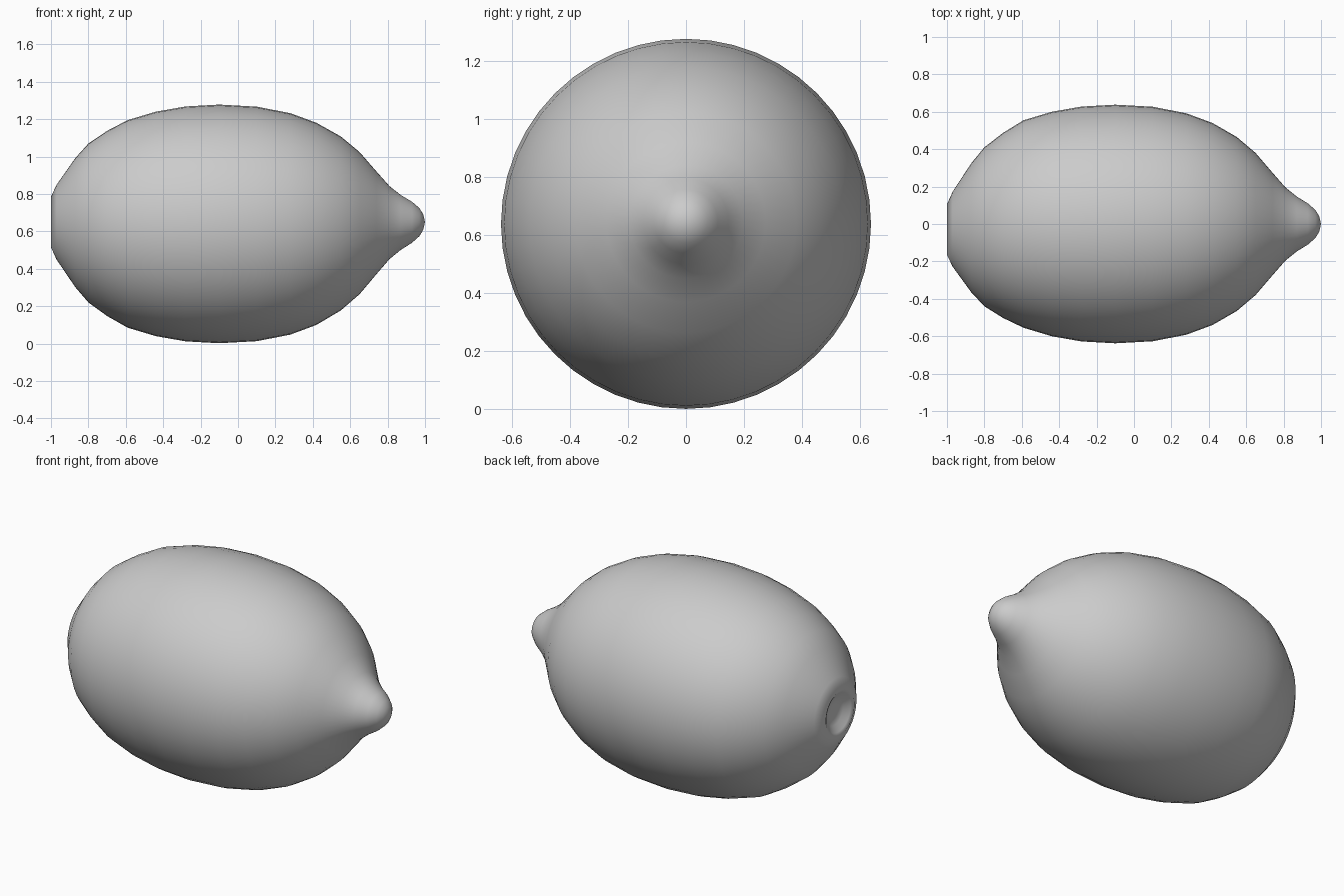
import bpy, bmesh, math
from mathutils import Vector

cube = bpy.data.objects.get("Cube")
if cube:
    bpy.data.objects.remove(cube, do_unlink=True)

SEGMENTS = 48
CENTRE_Z = 0.64

# Profile along the fruit: (x, radius), from dimple to nipple
PROFILE = [(-0.955, 0.04), (-0.965, 0.08), (-0.99, 0.115), (-1.0, 0.135),
           (-0.97, 0.20), (-0.87, 0.345), (-0.8, 0.425), (-0.7, 0.495),
           (-0.59, 0.555), (-0.44, 0.60), (-0.28, 0.628), (-0.1, 0.638),
           (0.1, 0.627), (0.28, 0.592), (0.42, 0.54), (0.55, 0.465),
           (0.65, 0.38), (0.74, 0.275), (0.81, 0.195), (0.87, 0.147),
           (0.93, 0.11), (0.97, 0.075), (0.99, 0.042)]


def centre(x):
    """Slightly wandering axis: the ends sit a little off the middle."""
    stem = max(0, -x - 0.6) / 0.4
    tip = max(0, x - 0.4) / 0.6
    return Vector((x, -0.03 * stem, CENTRE_Z + 0.01 * stem + 0.01 * tip))


def make_material(name, colour):
    mat = bpy.data.materials.new(name)
    mat.use_nodes = True
    mat.diffuse_color = colour
    mat.node_tree.nodes["Principled BSDF"].inputs["Base Color"].default_value = colour
    return mat


# Fruit body, lofted ring by ring
bm = bmesh.new()
rings = []
for x, radius in PROFILE:
    ring = []
    for i in range(SEGMENTS):
        a = math.tau * i / SEGMENTS
        offset = Vector((0, math.cos(a), math.sin(a))) * radius
        ring.append(bm.verts.new(centre(x) + offset))
    rings.append(ring)

for low, high in zip(rings, rings[1:]):
    for i in range(SEGMENTS):
        j = (i + 1) % SEGMENTS
        bm.faces.new((low[i], low[j], high[j], high[i]))

# Close the dimple and the tip with fans
for ring, x in ((rings[0], -0.96), (rings[-1], 1.0)):
    pole = bm.verts.new(centre(x))
    for i in range(SEGMENTS):
        bm.faces.new((ring[i], ring[(i + 1) % SEGMENTS], pole))

bmesh.ops.recalc_face_normals(bm, faces=bm.faces)
mesh = bpy.data.meshes.new("fruit_body")
bm.to_mesh(mesh)
bm.free()

fruit = bpy.data.objects.new("fruit_body", mesh)
bpy.context.collection.objects.link(fruit)
mesh.materials.append(make_material("plain_grey", (0.6, 0.6, 0.6, 1)))

# Smooth skin
bpy.ops.object.select_all(action="DESELECT")
fruit.select_set(True)
bpy.context.view_layer.objects.active = fruit
bpy.ops.object.shade_smooth_by_angle(angle=math.radians(60))
